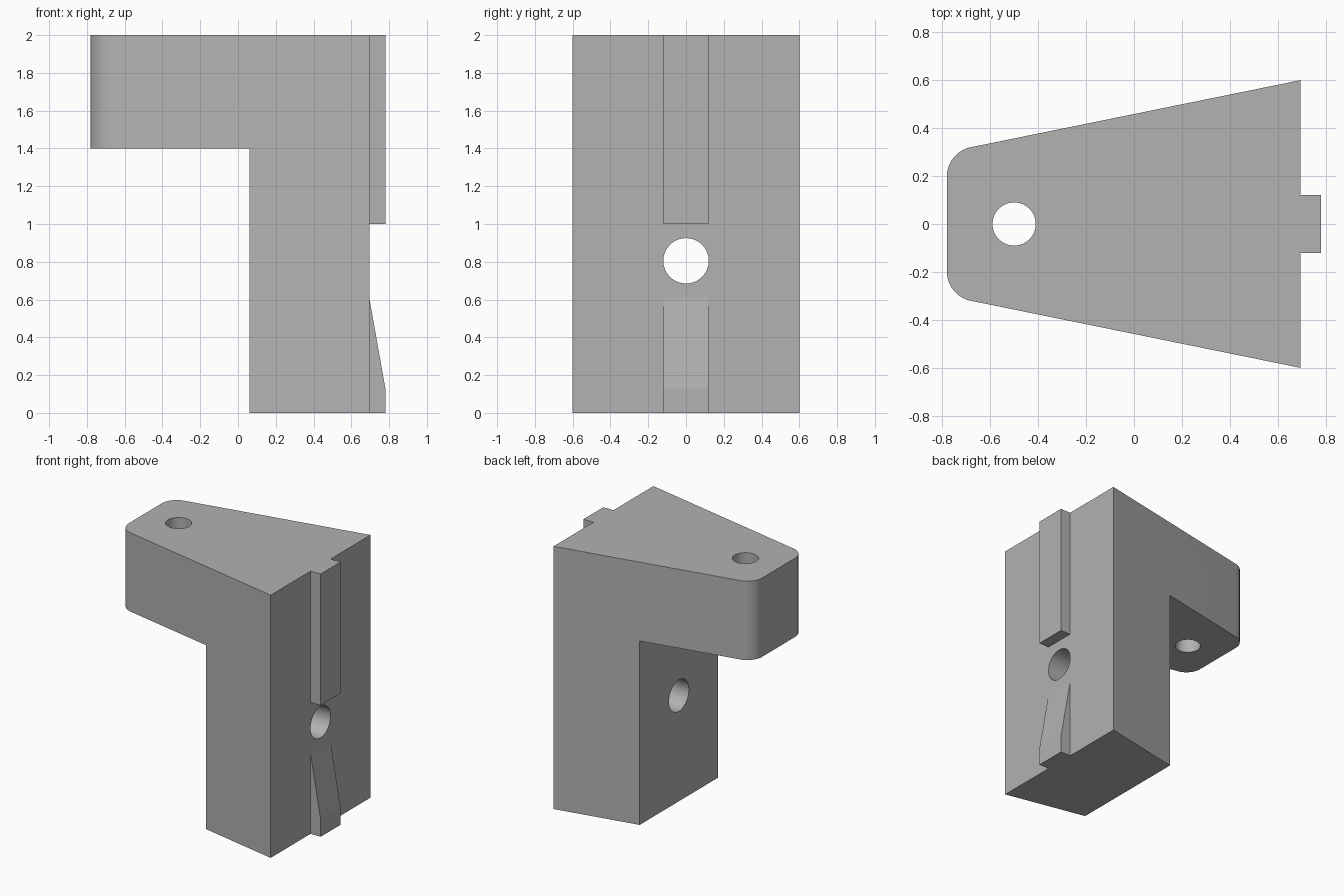
import bpy, bmesh, math
from mathutils import Vector

if "Cube" in bpy.data.objects:
    bpy.data.objects.remove(bpy.data.objects["Cube"], do_unlink=True)

grey = bpy.data.materials.new("plain grey")
grey.use_nodes = True
colour = (0.445, 0.445, 0.445, 1)
grey.diffuse_color = colour
grey.node_tree.nodes["Principled BSDF"].inputs["Base Color"].default_value = colour

BACK, FACE, RAIL = -0.78, 0.695, 0.78   # x of the arm end, flat face, rail front
RAIL_HALF = 0.12


def finish(name, bm):
    bmesh.ops.recalc_face_normals(bm, faces=bm.faces)
    mesh = bpy.data.meshes.new(name)
    bm.to_mesh(mesh)
    bm.free()
    mesh.materials.append(grey)
    obj = bpy.data.objects.new(name, mesh)
    bpy.context.collection.objects.link(obj)
    return obj


def prism(name, points, direction, round_x=None):
    """Extrude a flat profile, optionally rounding the upright edges at round_x."""
    bm = bmesh.new()
    face = bm.faces.new([bm.verts.new(p) for p in points])
    grown = bmesh.ops.extrude_face_region(bm, geom=[face], use_keep_orig=True)
    moved = [v for v in grown["geom"] if isinstance(v, bmesh.types.BMVert)]
    bmesh.ops.translate(bm, vec=direction, verts=moved)
    if round_x is not None:
        edges = [e for e in bm.edges
                 if all(abs(v.co.x - round_x) < 1e-4 for v in e.verts)
                 and abs(e.verts[0].co.z - e.verts[1].co.z) > 0.1]
        bmesh.ops.bevel(bm, geom=edges, offset=0.098, segments=12,
                        profile=0.5, affect='EDGES')
    return finish(name, bm)


def side_prism(name, profile, half_width):
    return prism(name, [(x, -half_width, z) for x, z in profile],
                 Vector((0, 2 * half_width, 0)))


def cylinder(name, radius, location, turn=0):
    bpy.ops.mesh.primitive_cylinder_add(vertices=64, radius=radius, depth=3,
                                        location=location, rotation=(0, turn, 0))
    obj = bpy.context.object
    obj.name = name
    obj.data.materials.append(grey)
    return obj


def combine(body, tool, operation):
    tool.hide_render = True
    mod = body.modifiers.new(tool.name, 'BOOLEAN')
    mod.operation, mod.solver, mod.object = operation, 'EXACT', tool
    bpy.context.view_layer.objects.active = body
    bpy.ops.object.modifier_apply(modifier=mod.name)
    bpy.data.objects.remove(tool, do_unlink=True)


# Tapered block with two rounded corners
bracket = prism("bracket", [(BACK, -0.3, 0), (FACE, -0.6, 0), (FACE, 0.6, 0), (BACK, 0.3, 0)],
                Vector((0, 0, 2)), round_x=BACK)

# Space below the arm
notch = side_prism("notch_cutter", [(-1, -1), (0.06, -1), (0.06, 1.4), (-1, 1.4)], 1)
combine(bracket, notch, 'DIFFERENCE')

# Upper rail and lower ramped rail
upper = side_prism("upper_rail", [(FACE - 0.05, 1), (RAIL, 1), (RAIL, 2), (FACE - 0.05, 2)],
                   RAIL_HALF)
lower = side_prism("lower_rail", [(FACE - 0.05, 0), (RAIL, 0), (RAIL, 0.13),
                                  (FACE, 0.61), (FACE - 0.05, 0.61)], RAIL_HALF)
for rail in (upper, lower):
    combine(bracket, rail, 'UNION')

# Bolt holes through the arm and the leg
combine(bracket, cylinder("arm_hole_cutter", 0.09, (-0.5, 0, 1.5)), 'DIFFERENCE')
combine(bracket, cylinder("leg_hole_cutter", 0.12, (0, 0, 0.805), math.pi / 2), 'DIFFERENCE')

bpy.ops.object.select_all(action='DESELECT')
bracket.select_set(True)
bpy.context.view_layer.objects.active = bracket
# Below the shallow ramp bend, above the facets of holes and corners
bpy.ops.object.shade_smooth_by_angle(angle=math.radians(9))
